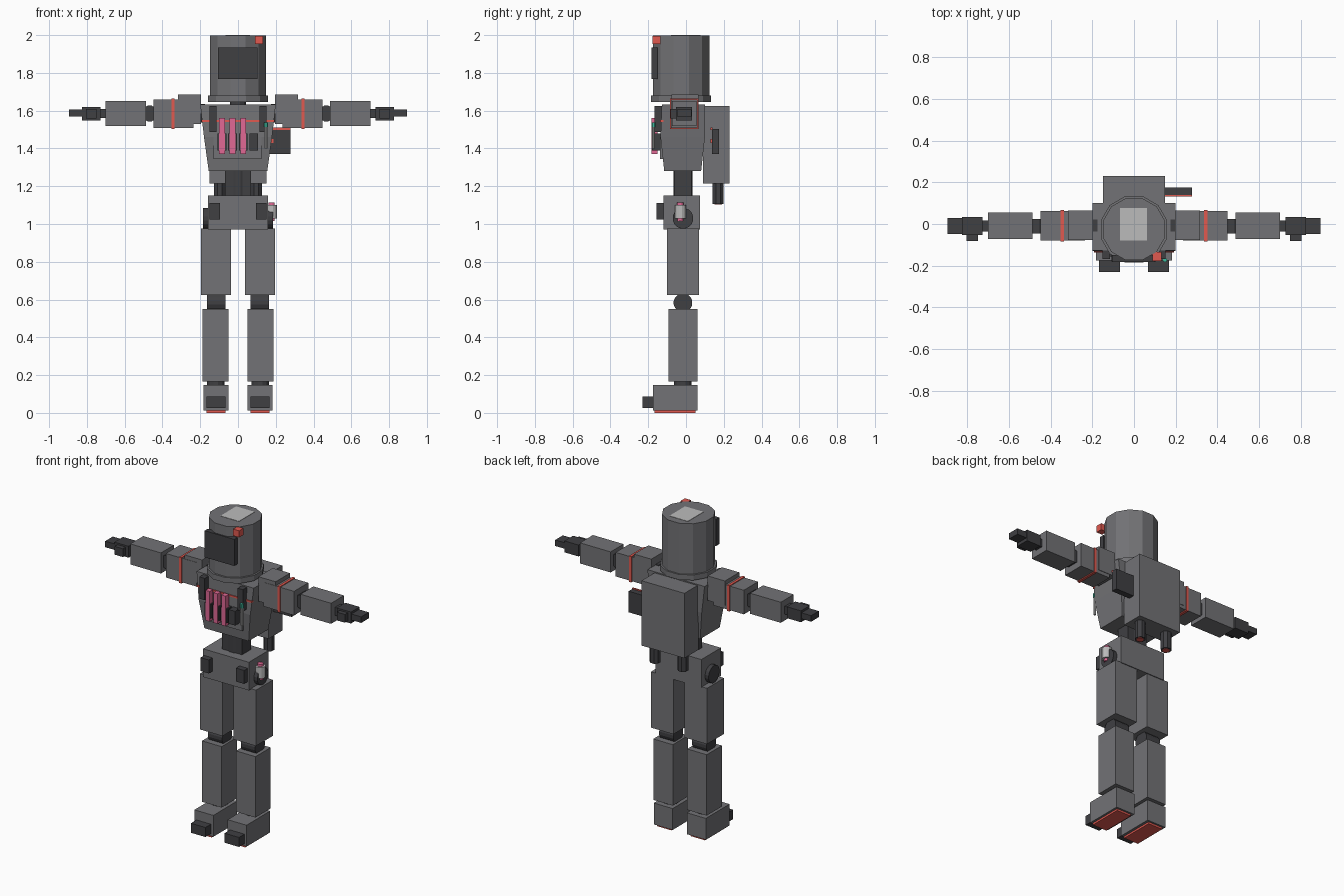
import bpy, bmesh, math
from mathutils import Matrix

if "Cube" in bpy.data.objects:
    bpy.data.objects.remove(bpy.data.objects["Cube"])


def material(name, r, g, b):
    m = bpy.data.materials.new(name)
    m.diffuse_color = (r, g, b, 1)
    m.use_nodes = True
    m.node_tree.nodes["Principled BSDF"].inputs["Base Color"].default_value = m.diffuse_color
    return m


GREY = material("armour_grey", 0.17, 0.17, 0.18)
DARK = material("dark_grey", 0.05, 0.05, 0.055)
RED = material("red", 0.75, 0.1, 0.08)
PINK = material("pink", 0.75, 0.14, 0.3)
LIGHT = material("light_grey", 0.5, 0.5, 0.5)
TEAL = material("teal", 0.05, 0.5, 0.35)


def finish(name, bm, mat):
    bmesh.ops.recalc_face_normals(bm, faces=bm.faces)
    me = bpy.data.meshes.new(name)
    bm.to_mesh(me)
    bm.free()
    me.materials.append(mat)
    ob = bpy.data.objects.new(name, me)
    bpy.context.collection.objects.link(ob)
    return ob


def box(name, x, y, z, mat=GREY):
    """Box from (min, max) pairs on each axis."""
    bm = bmesh.new()
    bmesh.ops.create_cube(bm, size=1)
    for v in bm.verts:
        for i, (a, b) in enumerate((x, y, z)):
            v.co[i] = min(a, b) if v.co[i] < 0 else max(a, b)
    return finish(name, bm, mat)


def cyl(name, c, r, depth, mat=DARK, axis='Z', n=12, r2=None):
    """Cylinder with flats facing the axes."""
    bm = bmesh.new()
    rot = {'Z': Matrix(), 'X': Matrix.Rotation(math.pi / 2, 4, 'Y'),
           'Y': Matrix.Rotation(math.pi / 2, 4, 'X')}[axis]
    bmesh.ops.create_cone(bm, cap_ends=True, segments=n, radius1=r,
                          radius2=r if r2 is None else r2, depth=depth,
                          matrix=Matrix.Translation(c) @ rot @ Matrix.Rotation(math.pi / n, 4, 'Z'))
    return finish(name, bm, mat)


def loft(name, sections, mat=GREY):
    """Stacked rectangles (half width, front y, back y, z)."""
    bm = bmesh.new()
    rings = [[bm.verts.new(p) for p in ((-w, f, z), (w, f, z), (w, b, z), (-w, b, z))]
             for w, f, b, z in sections]
    for lo, hi in zip(rings, rings[1:]):
        for i in range(4):
            j = (i + 1) % 4
            bm.faces.new((lo[i], lo[j], hi[j], hi[i]))
    bm.faces.new(rings[0][::-1])
    bm.faces.new(rings[-1])
    return finish(name, bm, mat)


# Head
cyl("helmet", (0, -0.025, 1.838), 0.154, 0.32, GREY)
cyl("helmet_rim", (0, -0.026, 1.662), 0.165, 0.034, GREY)
box("helmet_top_panel", (-0.067, 0.063), (-0.08, 0.077), (1.99, 2.0), LIGHT)
box("visor", (-0.105, 0.102), (-0.183, -0.15), (1.767, 1.935), DARK)
box("head_lamp", (0.09, 0.132), (-0.177, -0.135), (1.953, 1.995), RED)
cyl("neck", (0, -0.025, 1.64), 0.045, 0.06)

# Torso
loft("chest", [(0.155, -0.115, 0.08, 1.28), (0.18, -0.135, 0.1, 1.46), (0.2, -0.128, 0.1, 1.632)])
box("chest_stripe", (-0.192, 0.192), (-0.138, -0.12), (1.54, 1.55), RED)
box("pouch_panel", (-0.13, 0.125), (-0.138, -0.1), (1.345, 1.46), GREY)
for i in range(4):
    x = -0.085 + 0.056 * i
    box("chest_pouch", (x - 0.023, x + 0.023), (-0.18, -0.13), (1.39, 1.48), DARK)
    if i < 3:
        box("cartridge", (x - 0.015, x + 0.015), (-0.183, -0.15), (1.37, 1.56), PINK)
cyl("chest_rod", (0.148, -0.172, 1.46), 0.008, 0.12, LIGHT, n=8)
cyl("chest_rod_tip", (0.148, -0.172, 1.525), 0.011, 0.025, TEAL, n=8)
cyl("waist", (0, -0.016, 1.21), 0.052, 0.16, DARK)
box("waist_block", (-0.07, 0.07), (-0.06, 0.03), (1.14, 1.29), DARK)

# Backpack
box("backpack", (-0.15, 0.15), (0.09, 0.23), (1.215, 1.625))
box("side_pod", (0.148, 0.279), (0.137, 0.175), (1.37, 1.503), DARK)
box("side_pod_trim", (0.15, 0.279), (0.131, 0.139), (1.498, 1.51), RED)
box("side_pod_button", (0.175, 0.187), (0.131, 0.139), (1.43, 1.45), RED)

# Pelvis and belt items
box("pelvis", (-0.16, 0.16), (-0.12, 0.075), (0.972, 1.15))
cyl("canister", (0.178, -0.03, 1.065), 0.03, 0.07, LIGHT)
cyl("canister_core", (0.178, -0.03, 1.065), 0.017, 0.1, PINK)

# Limbs and paired parts
for s, side in ((-1, "left"), (1, "right")):
    def sbox(name, x, y, z, mat=GREY):
        return box(f"{side}_{name}", (s * x[0], s * x[1]), y, z, mat)

    def scyl(name, c, *args, **kw):
        return cyl(f"{side}_{name}", (s * c[0], c[1], c[2]), *args, **kw)

    # Chest straps, thrusters, belt pouches
    sbox("strap", (0.115, 0.152), (-0.168, -0.125), (1.487, 1.625), DARK)
    scyl("thruster", (0.097, 0.17, 1.165), 0.032, 0.12, n=8)
    scyl("thruster_glow", (0.097, 0.17, 1.106), 0.022, 0.006, RED, n=8)
    sbox("belt_pouch", (0.095, 0.152), (-0.156, -0.118), (1.025, 1.11), DARK)
    # Leg
    scyl("hip_joint", (0.167, -0.016, 1.03), 0.055, 0.036, axis='X', n=16)
    sbox("thigh", (0.038, 0.196), (-0.1, 0.07), (0.623, 0.976))
    scyl("knee", (0.115, -0.016, 0.583), 0.05, 0.1, axis='X', n=16)
    sbox("shin", (0.05, 0.187), (-0.092, 0.06), (0.165, 0.55))
    scyl("ankle", (0.117, -0.016, 0.15), 0.048, 0.06)
    sbox("foot", (0.05, 0.182), (-0.175, 0.062), (0.012, 0.147))
    sbox("toe", (0.067, 0.168), (-0.23, -0.17), (0.027, 0.087), DARK)
    sbox("sole", (0.067, 0.168), (-0.167, 0.05), (0, 0.02), RED)
    # Arm
    sbox("shoulder_socket", (0.175, 0.203), (-0.035, 0.022), (1.56, 1.636), DARK)
    scyl("shoulder_joint", (0.215, -0.01, 1.582), 0.045, 0.09, axis='X')
    sbox("shoulder_pad", (0.197, 0.318), (-0.078, 0.065), (1.53, 1.685))
    sbox("upper_arm", (0.235, 0.448), (-0.08, 0.062), (1.508, 1.66))
    sbox("arm_band", (0.335, 0.352), (-0.085, 0.067), (1.502, 1.665), RED)
    scyl("elbow", (0.468, -0.01, 1.585), 0.043, 0.07, axis='Y')
    sbox("forearm", (0.488, 0.702), (-0.073, 0.056), (1.52, 1.65))
    sbox("wrist", (0.69, 0.74), (-0.035, 0.017), (1.56, 1.61), DARK)
    sbox("palm", (0.728, 0.827), (-0.053, 0.033), (1.548, 1.62), DARK)
    sbox("fingers", (0.82, 0.895), (-0.048, 0.028), (1.568, 1.606), DARK)
    sbox("thumb", (0.748, 0.805), (-0.082, -0.04), (1.558, 1.61), DARK)
